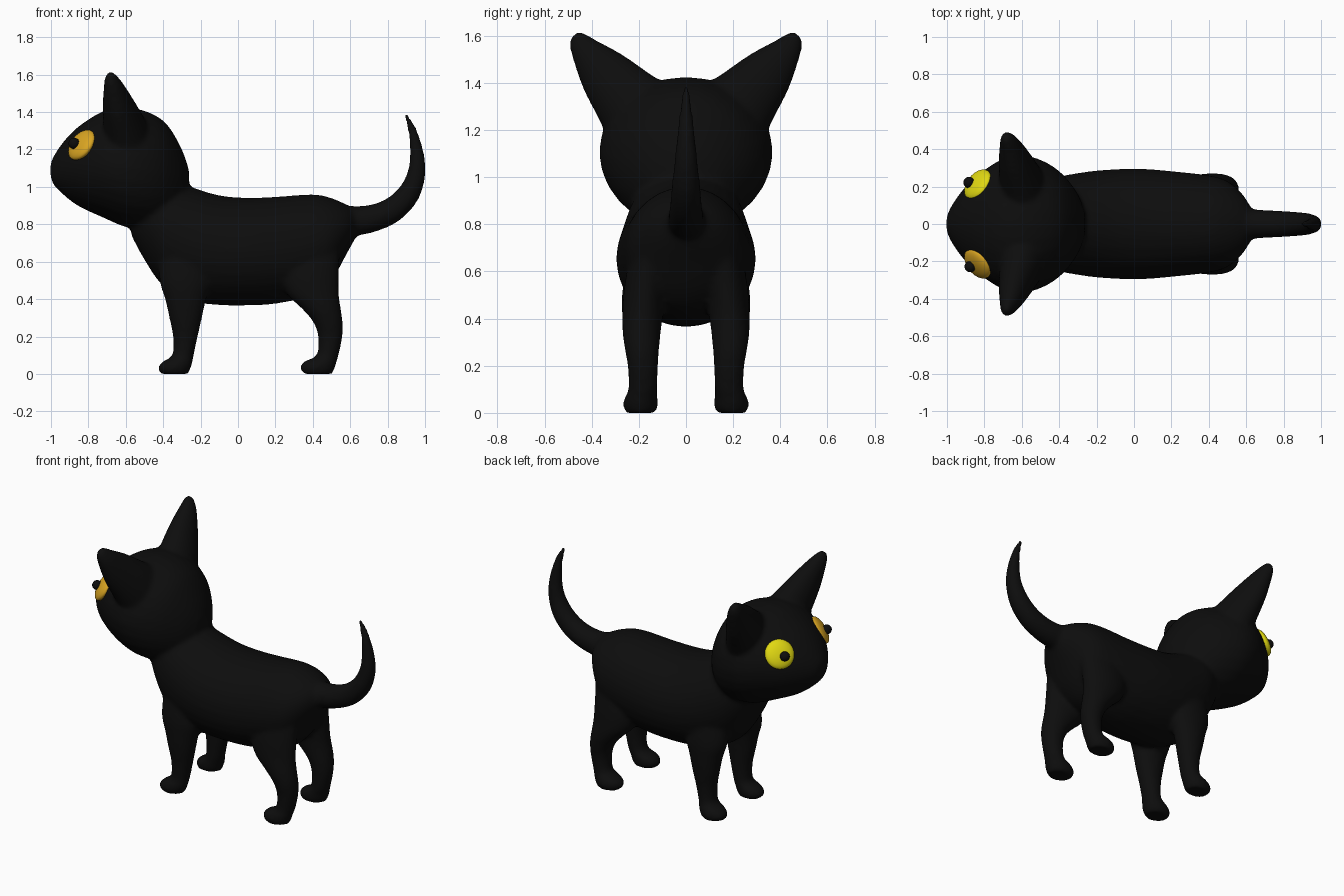
import bpy, bmesh, math
from mathutils import Vector as V

if "Cube" in bpy.data.objects:
    bpy.data.objects.remove(bpy.data.objects["Cube"])


def material(name, rgb):
    m = bpy.data.materials.new(name)
    m.diffuse_color = (*rgb, 1)
    m.use_nodes = True
    m.node_tree.nodes["Principled BSDF"].inputs["Base Color"].default_value = m.diffuse_color
    return m


BLACK = material("black fur", (0.004, 0.004, 0.004))
ORANGE = material("amber eye", (0.70, 0.376, 0.016))
YELLOW = material("yellow eye", (0.75, 0.69, 0.006))


def loft(bm, rings, n=28, steps=4):
    """Skin smooth elliptical rings (centre, u, v), Catmull-Rom interpolated."""
    def spline(a, b, c, d, t):
        return 0.5 * (2 * b + (c - a) * t + (2 * a - 5 * b + 4 * c - d) * t * t
                      + (3 * b - a - 3 * c + d) * t ** 3)
    k = len(rings)
    fine = []
    for i in range(k - 1):
        four = [rings[max(i - 1, 0)], rings[i], rings[i + 1], rings[min(i + 2, k - 1)]]
        fine += [[spline(*(r[j] for r in four), s / steps) for j in range(3)] for s in range(steps)]
    fine.append(rings[-1])
    loops = [[bm.verts.new(c + u * math.cos(2 * math.pi * a / n) + w * math.sin(2 * math.pi * a / n))
              for a in range(n)] for c, u, w in fine]
    for p, q in zip(loops, loops[1:]):
        for a in range(n):
            b = (a + 1) % n
            bm.faces.new((p[a], p[b], q[b], q[a]))
    bm.faces.new(loops[0])
    bm.faces.new(loops[-1])


def along_x(stations):
    """Stations are (x, top z, bottom z, half width)."""
    return [(V((x, 0, (t + b) / 2)), V((0, w, 0)), V((0, 0, (t - b) / 2))) for x, t, b, w in stations]


def leg(stations, s):
    """Stations are (z, x0, x1, y0, y1)."""
    return [(V(((a + b) / 2, s * (c + d) / 2, z)), V(((b - a) / 2, 0, 0)), V((0, (d - c) / 2, 0)))
            for z, a, b, c, d in stations]


bm = bmesh.new()
# Head
loft(bm, along_x([(-1.003, 1.12, 1.06, .03), (-.985, 1.165, 1.01, .08), (-.93, 1.245, .955, .165),
                  (-.85, 1.325, .895, .25), (-.72, 1.405, .835, .34), (-.60, 1.425, .785, .368),
                  (-.48, 1.4, .77, .335), (-.38, 1.335, .79, .265), (-.30, 1.2, .85, .16),
                  (-.262, 1.09, .93, .06)]))
# Torso
loft(bm, along_x([(-.57, .98, .74, .12), (-.5, 1.05, .61, .19), (-.4, 1.06, .47, .25),
                  (-.25, 1.0, .39, .28), (-.1, .955, .368, .293), (.05, .942, .366, .295),
                  (.2, .947, .375, .283), (.4, .96, .42, .26), (.5, .94, .5, .23),
                  (.58, .905, .64, .16), (.63, .87, .73, .08)]))
# Tail, rings square to its path
path = [(.5, .82, .09), (.62, .817, .08), (.73, .835, .073), (.83, .88, .068), (.91, .96, .061),
        (.952, 1.06, .05), (.958, 1.16, .04), (.943, 1.26, .029), (.922, 1.33, .021), (.893, 1.392, .012)]
rings = []
for i, (x, z, r) in enumerate(path):
    a, b = path[max(i - 1, 0)], path[min(i + 1, len(path) - 1)]
    t = V((b[0] - a[0], 0, b[1] - a[1])).normalized()
    rings.append((V((x, 0, z)), V((0, r, 0)), V((t.z, 0, -t.x)) * r))
loft(bm, rings)

front_leg = [(0, -.415, -.265, .13, .255), (.03, -.43, -.253, .118, .267), (.065, -.405, -.242, .12, .262),
             (.1, -.352, -.236, .122, .245), (.2, -.348, -.215, .118, .248), (.3, -.368, -.192, .113, .262),
             (.4, -.39, -.17, .105, .27), (.5, -.42, -.14, .09, .272), (.65, -.42, -.14, .06, .25)]
hind_leg = [(0, .35, .505, .13, .255), (.03, .332, .518, .118, .267), (.065, .35, .528, .12, .262),
            (.1, .42, .538, .122, .245), (.2, .428, .559, .118, .248), (.28, .4, .56, .113, .262),
            (.35, .34, .55, .106, .27), (.43, .26, .54, .095, .27), (.55, .22, .54, .08, .26),
            (.7, .25, .55, .06, .23)]
for s in (1, -1):
    loft(bm, leg(front_leg, s))
    loft(bm, leg(hind_leg, s))
    # Ear: flattened cone leaning outward
    ear = []
    for x, y, z, w, d in [(-.585, .17, 1.24, .19, .125), (-.605, .245, 1.325, .152, .115),
                          (-.64, .35, 1.445, .112, .083), (-.665, .43, 1.54, .065, .052),
                          (-.677, .458, 1.578, .045, .036), (-.682, .475, 1.607, .02, .018)]:
        ear.append((V((x, s * y, z)), V((0, s * .76, -.65)) * w, V((d, 0, 0))))
    loft(bm, ear)
bmesh.ops.recalc_face_normals(bm, faces=bm.faces)
mesh = bpy.data.meshes.new("cat_body")
bm.to_mesh(mesh)
bm.free()
body = bpy.data.objects.new("cat_body", mesh)
bpy.context.collection.objects.link(body)

# Fuse the parts into one soft skin
remesh = body.modifiers.new("fuse", 'REMESH')
remesh.mode = 'VOXEL'
remesh.voxel_size = 0.014
soft = body.modifiers.new("soften", 'SMOOTH')
soft.factor = 0.5
soft.iterations = 8
deps = bpy.context.evaluated_depsgraph_get()
skin = bpy.data.meshes.new_from_object(body.evaluated_get(deps))
body.modifiers.clear()
body.data = skin
low = min(v.co.z for v in skin.vertices)
for v in skin.vertices:
    if v.co.z < 0.05:
        v.co.z -= low * (1 - v.co.z / 0.05)
skin.materials.clear()
skin.materials.append(BLACK)
skin.polygons.foreach_set("use_smooth", [True] * len(skin.polygons))


def ball(name, loc, size, normal, mat):
    bpy.ops.mesh.primitive_uv_sphere_add(segments=32, ring_count=16, location=loc)
    o = bpy.context.object
    o.name = name
    o.scale = size
    o.rotation_euler = V(normal).to_track_quat('Z', 'Y').to_euler()
    o.data.materials.append(mat)
    bpy.ops.object.shade_smooth()


# Eyes and pupils
for s, side, mat in ((-1, "right", ORANGE), (1, "left", YELLOW)):
    n = (-.68, s * .52, .52)
    ball(side + "_eye", (-.836, s * .211, 1.224), (.092, .092, .036), n, mat)
    pupil = (-.876, -.228, 1.232) if s < 0 else (-.882, .222, 1.226)
    ball(side + "_pupil", pupil, (.03, .03, .03), n, BLACK)
